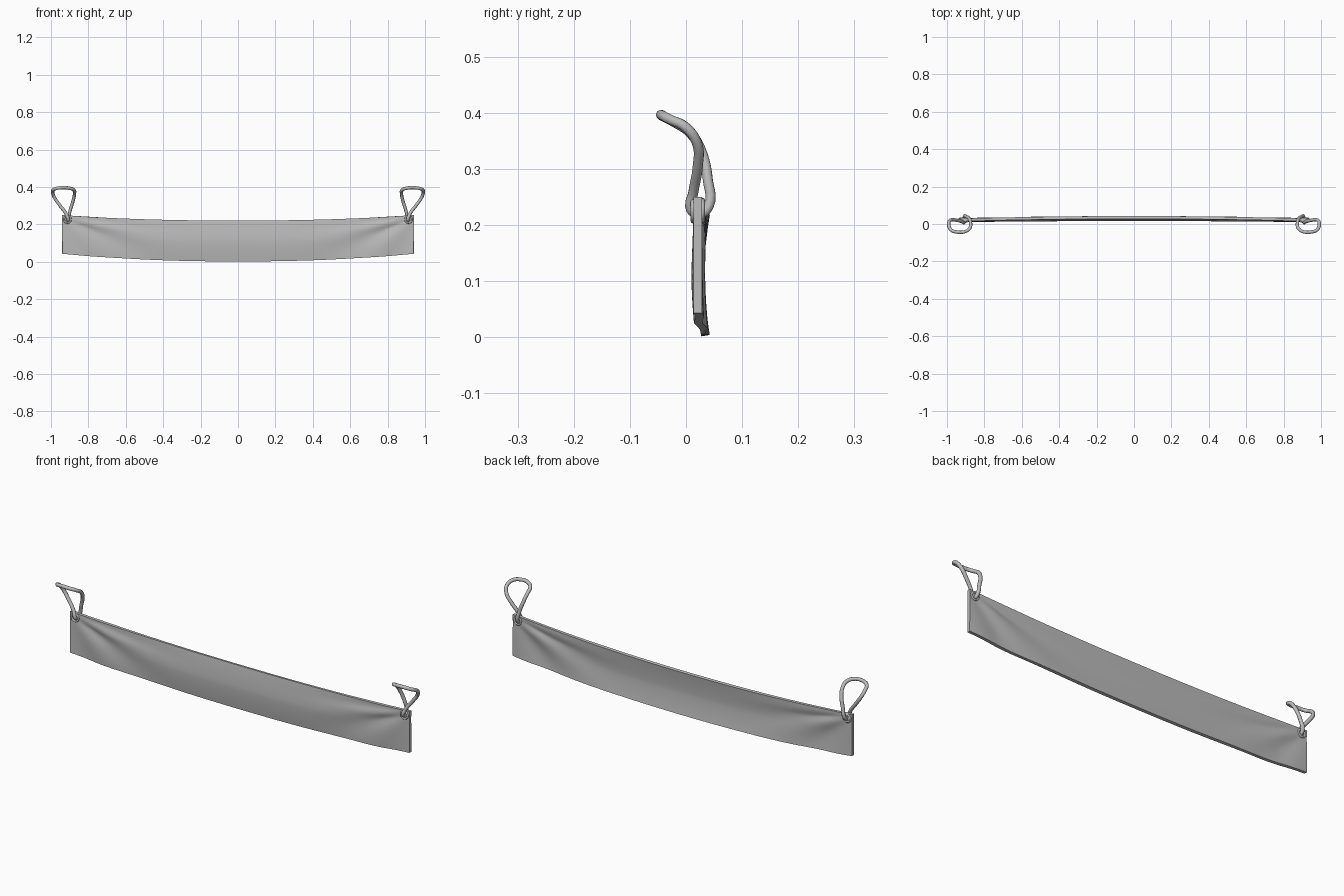
import bpy, bmesh, math

cube = bpy.data.objects.get("Cube")
if cube:
    bpy.data.objects.remove(cube, do_unlink=True)

grey = bpy.data.materials.new("cloth grey")
grey.use_nodes = True
grey.diffuse_color = (0.5, 0.5, 0.5, 1)
grey.node_tree.nodes["Principled BSDF"].inputs["Base Color"].default_value = (0.5, 0.5, 0.5, 1)

HALF = 0.94      # half the banner width
MID_Y = 0.021    # depth of the cloth at its ends
EYE_X, EYE_Z = 0.912, 0.226


def activate(obj):
    bpy.ops.object.select_all(action="DESELECT")
    obj.select_set(True)
    bpy.context.view_layer.objects.active = obj


def smooth(obj, angle=40):
    activate(obj)
    bpy.ops.object.shade_smooth_by_angle(angle=math.radians(angle))


def cloth_point(s, t):
    """Point on the sagging cloth: s runs -1..1 across, t runs 0..1 upward."""
    sag = abs(s) ** 2.2
    top = 0.219 + 0.031 * sag
    bottom = 0.003 + 0.04 * sag
    z = bottom + (top - bottom) * t
    # Hollow in the middle, edges leaning back
    billow = (1 - s * s) * (0.003 + 0.011 * abs(2 * t - 1) ** 1.6)
    # Creases fanning out from the eyelets
    inset = HALF * (1 - abs(s))
    angle = math.atan2(top - z, 0.38 * inset + 0.01)
    fade = min(inset / 0.15, 1) * math.exp(-(inset / 0.42) ** 2)
    crease = 0.006 * math.sin(9 * angle + 0.6) * fade * min((1 - t) * 4, 1)
    return s * HALF, MID_Y + billow + crease, z


# Banner cloth
bm = bmesh.new()
bmesh.ops.create_grid(bm, x_segments=120, y_segments=28, size=1)
for v in bm.verts:
    v.co = cloth_point(v.co.x, (v.co.y + 1) / 2)
mesh = bpy.data.meshes.new("banner_cloth")
bm.to_mesh(mesh)
bm.free()
cloth = bpy.data.objects.new("banner_cloth", mesh)
bpy.context.collection.objects.link(cloth)
mesh.materials.append(grey)
solid = cloth.modifiers.new("thickness", "SOLIDIFY")
solid.thickness = 0.015
solid.offset = 0
activate(cloth)
bpy.ops.object.modifier_apply(modifier="thickness")
smooth(cloth)

# Rope loop path: outer strand in front, inner strand behind
LOOP = [
    (0.908, 0.024, 0.220), (0.908, 0.009, 0.228), (0.920, 0.013, 0.258),
    (0.955, 0.021, 0.305), (0.982, 0.020, 0.345), (0.991, 0.000, 0.374),
    (0.980, -0.030, 0.389), (0.945, -0.043, 0.396), (0.905, -0.041, 0.394),
    (0.878, -0.022, 0.384), (0.874, 0.008, 0.364), (0.882, 0.030, 0.325),
    (0.896, 0.039, 0.280), (0.906, 0.041, 0.235),
]

for side, sign in (("left", 1), ("right", -1)):
    # Rope loop
    curve = bpy.data.curves.new(side + "_rope_loop", "CURVE")
    curve.dimensions = "3D"
    curve.bevel_depth = 0.009
    curve.bevel_resolution = 3
    curve.resolution_u = 5
    spline = curve.splines.new("BEZIER")
    spline.bezier_points.add(len(LOOP) - 1)
    for point, (x, y, z) in zip(spline.bezier_points, LOOP):
        point.co = (sign * x, y, z)
        point.handle_left_type = point.handle_right_type = "AUTO"
    spline.use_cyclic_u = True
    curve.materials.append(grey)
    rope = bpy.data.objects.new(side + "_rope_loop", curve)
    bpy.context.collection.objects.link(rope)
    activate(rope)
    bpy.ops.object.convert(target="MESH")
    smooth(bpy.context.object, 60)

    # Eyelet rims on both faces of the cloth
    for face, y in (("front", MID_Y - 0.008), ("back", MID_Y + 0.008)):
        bpy.ops.mesh.primitive_torus_add(
            major_radius=0.018, minor_radius=0.005, major_segments=24,
            minor_segments=10, location=(sign * EYE_X, y, EYE_Z),
            rotation=(math.pi / 2, 0, 0))
        rim = bpy.context.object
        rim.name = f"{side}_eyelet_{face}"
        rim.data.materials.append(grey)
        smooth(rim, 60)
